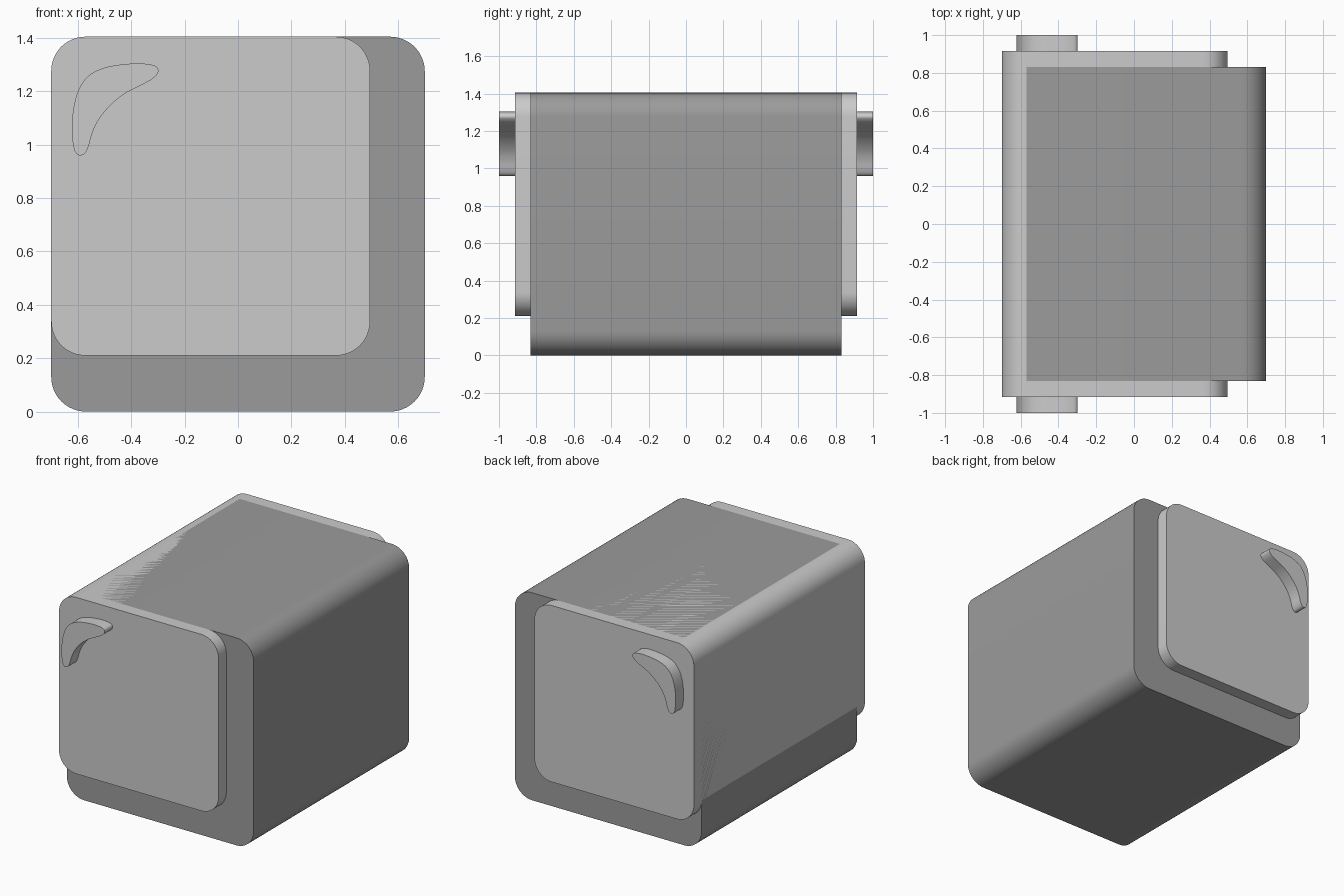
import bpy, bmesh, math
from mathutils import Vector

if "Cube" in bpy.data.objects:
    bpy.data.objects.remove(bpy.data.objects["Cube"])


def material(name, value):
    m = bpy.data.materials.new(name)
    m.diffuse_color = (value, value, value, 1)
    m.use_nodes = True
    m.node_tree.nodes["Principled BSDF"].inputs["Base Color"].default_value = m.diffuse_color
    return m


def rounded_rect(x0, x1, z0, z1, r, steps=12):
    pts = []
    corners = [(x1 - r, z1 - r, 0), (x0 + r, z1 - r, 90),
               (x0 + r, z0 + r, 180), (x1 - r, z0 + r, 270)]
    for cx, cz, start in corners:
        for i in range(steps + 1):
            a = math.radians(start + 90 * i / steps)
            pts.append((cx + r * math.cos(a), cz + r * math.sin(a)))
    return pts


def smooth_loop(ctrl, steps=4):
    # closed Catmull-Rom curve through the control points
    c = [Vector(p) for p in ctrl]
    n = len(c)
    out = []
    for i in range(n):
        p0, p1, p2, p3 = c[i - 1], c[i], c[(i + 1) % n], c[(i + 2) % n]
        for k in range(steps):
            t = k / steps
            out.append(0.5 * (2 * p1 + (p2 - p0) * t
                              + (2 * p0 - 5 * p1 + 4 * p2 - p3) * t ** 2
                              + (3 * p1 - p0 - 3 * p2 + p3) * t ** 3))
    return out


def prism(name, outline, half_depth, mat):
    # extrude an x-z outline symmetrically along y
    bm = bmesh.new()
    face = bm.faces.new([bm.verts.new((x, -half_depth, z)) for x, z in outline])
    ext = bmesh.ops.extrude_face_region(bm, geom=[face], use_keep_orig=True)
    moved = [v for v in ext["geom"] if isinstance(v, bmesh.types.BMVert)]
    bmesh.ops.translate(bm, vec=(0, 2 * half_depth, 0), verts=moved)
    bmesh.ops.recalc_face_normals(bm, faces=bm.faces)
    me = bpy.data.meshes.new(name)
    bm.to_mesh(me)
    bm.free()
    me.materials.append(mat)
    ob = bpy.data.objects.new(name, me)
    bpy.context.collection.objects.link(ob)
    bpy.ops.object.select_all(action='DESELECT')
    ob.select_set(True)
    bpy.context.view_layer.objects.active = ob
    bpy.ops.object.shade_smooth_by_angle(angle=math.radians(30))
    return ob


dark = material("dark_grey", 0.33)
light = material("light_grey", 0.8)

# Dark outer block
prism("outer_block", rounded_rect(-0.70, 0.70, 0, 1.405, 0.13), 0.832, dark)

# Lighter block running through it, offset to the upper left
prism("inner_block", rounded_rect(-0.70, 0.495, 0.21, 1.405, 0.128), 0.915, light)

# Curved highlight in the upper left corner
highlight = [(-0.623, 1.055), (-0.617, 0.995), (-0.606, 0.967), (-0.589, 0.960),
             (-0.572, 0.970), (-0.559, 0.998), (-0.548, 1.038), (-0.529, 1.082),
             (-0.499, 1.125), (-0.462, 1.163), (-0.420, 1.194), (-0.368, 1.221),
             (-0.325, 1.244), (-0.305, 1.262), (-0.298, 1.277), (-0.305, 1.292),
             (-0.325, 1.300), (-0.372, 1.305), (-0.443, 1.300), (-0.503, 1.288),
             (-0.552, 1.265), (-0.586, 1.228), (-0.608, 1.176), (-0.620, 1.112)]
prism("corner_highlight", smooth_loop(highlight), 1.0, light)
